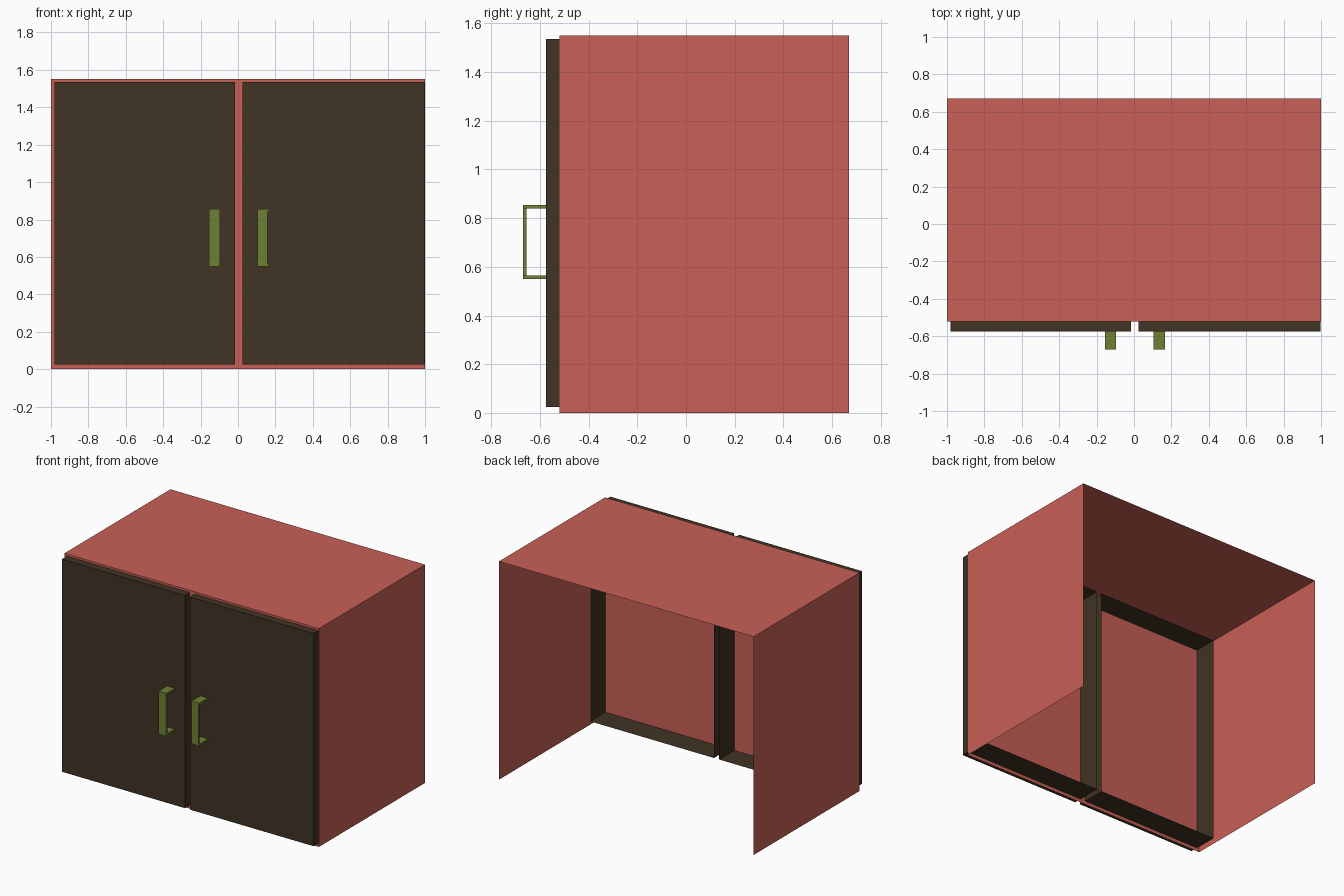
import bpy
import bmesh
from mathutils import Vector

default = bpy.data.objects.get("Cube")
if default:
    bpy.data.objects.remove(default, do_unlink=True)


def make_material(name, rgb):
    mat = bpy.data.materials.new(name)
    mat.use_nodes = True
    color = (*rgb, 1.0)
    mat.diffuse_color = color
    mat.node_tree.nodes["Principled BSDF"].inputs["Base Color"].default_value = color
    return mat


RED = make_material("coral red", (0.578, 0.117, 0.093))
BROWN = make_material("dark brown", (0.051, 0.033, 0.017))
GREEN = make_material("olive green", (0.162, 0.216, 0.036))


def add_box(bm, low, high, open_sides=()):
    """Axis-aligned box; sides whose outward direction is listed stay open."""
    low, high = Vector(low), Vector(high)
    verts = bmesh.ops.create_cube(bm, size=1)["verts"]
    faces = {f for v in verts for f in v.link_faces}
    bm.normal_update()
    removed = [f for f in faces
               if any(f.normal.dot(Vector(d)) > 0.9 for d in open_sides)]
    size, centre = high - low, (low + high) / 2
    for v in verts:
        v.co = Vector(a * b for a, b in zip(v.co, size)) + centre
    bmesh.ops.delete(bm, geom=removed, context="FACES_ONLY")


def make_object(name, mat, boxes):
    bm = bmesh.new()
    for box in boxes:
        add_box(bm, *box)
    mesh = bpy.data.meshes.new(name)
    bm.to_mesh(mesh)
    bm.free()
    mesh.materials.append(mat)
    obj = bpy.data.objects.new(name, mesh)
    bpy.context.collection.objects.link(obj)


BACK, DOWN = (0, 1, 0), (0, 0, -1)

# Cabinet shell, open at the back and underneath
make_object("cabinet_body", RED,
            [((-1, -0.52, 0), (1, 0.67, 1.55), (BACK, DOWN))])

# Hollow doors whose rims reach inside the cabinet
for side, x0, x1 in (("right", -0.98, -0.015), ("left", 0.025, 0.997)):
    make_object(side + "_door", BROWN,
                [((x0, -0.575, 0.025), (x1, -0.35, 1.535), (BACK,))])

# Square pull handles: a front bar and two arms
for side, x0, x1, bar_x1 in (("right", -0.155, -0.095, -0.095),
                             ("left", 0.105, 0.165, 0.157)):
    make_object(side + "_handle", GREEN, [
        ((x0, -0.67, 0.55), (bar_x1, -0.655, 0.855)),
        ((x0, -0.67, 0.55), (x1, -0.57, 0.565)),
        ((x0, -0.67, 0.84), (x1, -0.57, 0.855)),
    ])
